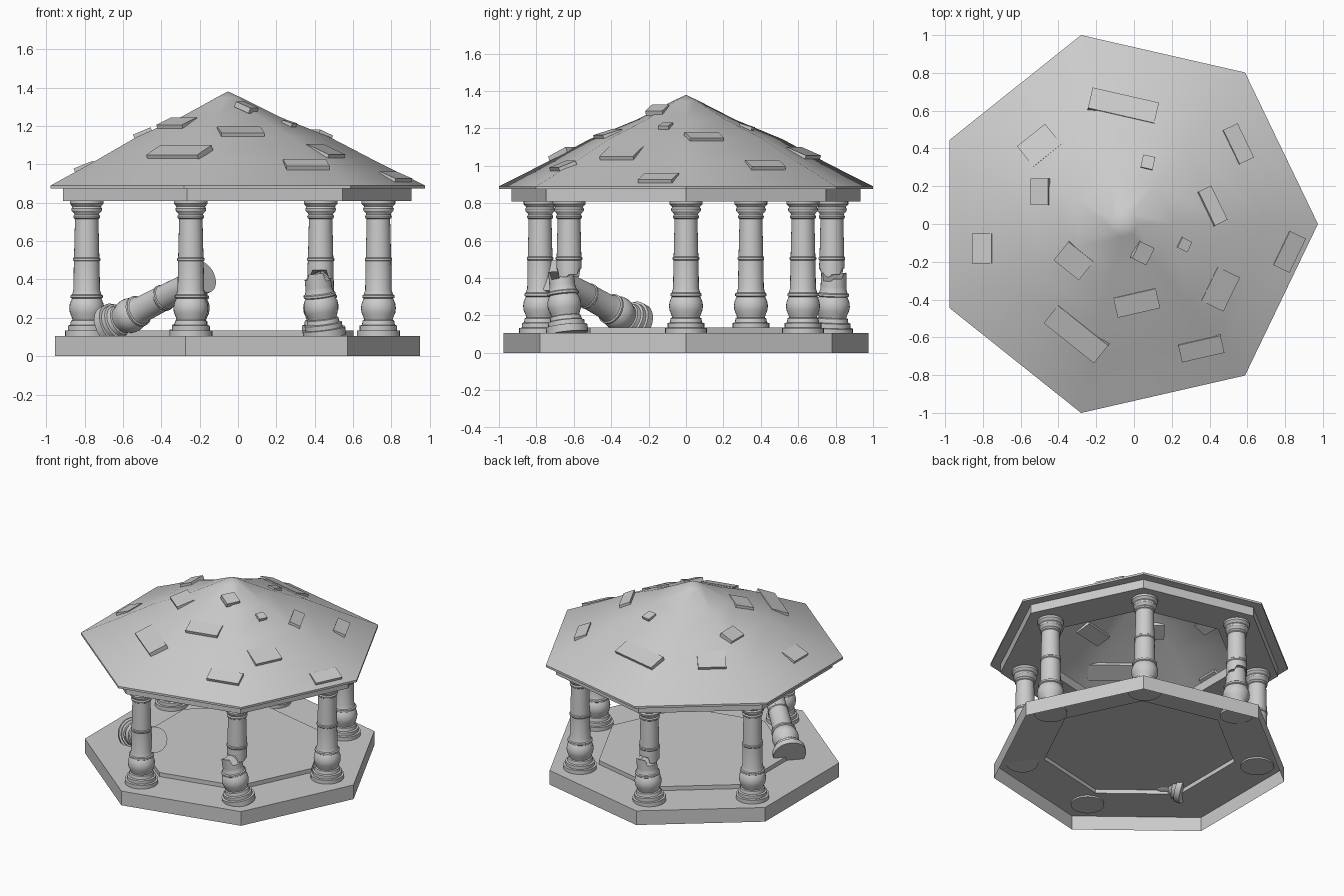
import bpy, bmesh, math
from mathutils import Vector, Matrix

if "Cube" in bpy.data.objects:
    bpy.data.objects.remove(bpy.data.objects["Cube"])

CX = -0.052            # centre of the heptagon
N = 7
STEP = 2 * math.pi / N


def finish(name, bm, angle=None):
    bmesh.ops.recalc_face_normals(bm, faces=bm.faces)
    me = bpy.data.meshes.new(name)
    bm.to_mesh(me)
    bm.free()
    ob = bpy.data.objects.new(name, me)
    bpy.context.collection.objects.link(ob)
    if angle:
        bpy.ops.object.select_all(action='DESELECT')
        ob.select_set(True)
        bpy.context.view_layer.objects.active = ob
        bpy.ops.object.shade_smooth_by_angle(angle=math.radians(angle))
    return ob


def rings(bm, profile, sides, cx=0.0, close=False, cap_start=False, cap_end=False, shift=None):
    """Lathe a (radius, z) profile; shift(ring, side) can move points in z."""
    loops = []
    for k, (r, z) in enumerate(profile):
        if r < 1e-6:
            loops.append([bm.verts.new((cx, 0, z))] * sides)
            continue
        loop = []
        for i in range(sides):
            a = 2 * math.pi * i / sides
            dz = shift(k, i) if shift else 0
            loop.append(bm.verts.new((cx + r * math.cos(a), r * math.sin(a), z + dz)))
        loops.append(loop)
    pairs = list(zip(loops, loops[1:])) + ([(loops[-1], loops[0])] if close else [])
    for lo, hi in pairs:
        for i in range(sides):
            j = (i + 1) % sides
            quad = list(dict.fromkeys((lo[i], lo[j], hi[j], hi[i])))
            bm.faces.new(quad)
    if cap_start:
        bm.faces.new(loops[0])
    if cap_end:
        bm.faces.new(loops[-1])


# Floor: open underneath, with a raised inner platform
bm = bmesh.new()
rings(bm, [(1.0, 0), (1.0, .105), (.655, .105), (.655, .135)], N, CX, cap_end=True)
finish("floor", bm)

# Beam ring carried by the columns
bm = bmesh.new()
rings(bm, [(.956, .81), (.956, .875), (.66, .875), (.66, .81)], N, CX, close=True)
finish("beam_ring", bm)

# Roof shell
ROOF = [(1.026, .89), (.87, .967), (.76, 1.022), (.53, 1.142), (.27, 1.247), (.07, 1.347), (0, 1.38)]
bm = bmesh.new()
rings(bm, [(.94, .875), (1.026, .875)] + ROOF, N, CX)
finish("roof", bm, 30)


def roof_at(d):
    """Roof height and slope at distance d along a facet's middle line."""
    r = d / math.cos(STEP / 2)
    for (r0, z0), (r1, z1) in zip(ROOF, ROOF[1:]):
        if r1 <= r <= r0:
            s = (z1 - z0) / (r0 - r1)
            return z0 + s * (r0 - r), math.atan(s / math.cos(STEP / 2))
    return ROOF[0][1], .45


# Roof slabs: (facet, x and y of lower edge centre, width, depth)
SLABS = [
    (1, -.045, .675, .36, .12), (2, -.54, .465, .19, .15), (3, -.54, .17, .14, .10),
    (3, -.85, -.13, .16, .11), (4, -.355, -.24, .17, .13), (4, -.34, -.625, .34, .13),
    (5, .025, -.465, .23, .11), (5, .365, -.70, .23, .10), (6, .51, -.37, .20, .14),
    (6, .86, -.165, .20, .10), (6, .29, -.12, .06, .06), (6, .08, -.17, .10, .09),
    (0, .445, .11, .20, .08), (0, .585, .44, .20, .09), (1, .08, .355, .065, .07),
]
for n, (f, x, y, w, depth) in enumerate(SLABS):
    a = (f + .5) * STEP
    d = (x - CX) * math.cos(a) + y * math.sin(a)
    z, slope = roof_at(d)
    bm = bmesh.new()
    bmesh.ops.create_cube(bm, size=1)
    bm.transform(Matrix.Translation((x, y, z)) @ Matrix.Rotation(a, 4, 'Z')
                 @ Matrix.Rotation(slope - math.radians(7), 4, 'Y')
                 @ Matrix.Translation((-depth / 2, 0, 0.005))
                 @ Matrix.Diagonal((depth, w, .03, 1)))
    finish(f"roof_slab_{n + 1}", bm)

# Column profile, measured up from its foot
COLUMN = [
    (.112, -.012), (.112, .028), (.098, .03), (.098, .054), (.086, .058), (.082, .08),
    (.074, .084), (.078, .098), (.088, .122), (.091, .145), (.088, .168), (.079, .19),
    (.076, .195), (.084, .2), (.084, .212), (.076, .217), (.069, .24), (.067, .39),
    (.071, .395), (.071, .405), (.066, .41), (.061, .61), (.068, .615), (.07, .625),
    (.064, .633), (.066, .64), (.078, .652), (.08, .664), (.074, .674), (.088, .69), (.088, .707),
]
SIDES = 28


def column(name, matrix, z0=-1, z1=1):
    """Whole column, or the part between z0 and z1 with a jagged broken end."""
    prof = [p for p in COLUMN if z0 <= p[1] <= z1]
    if z0 > 0:
        prof.insert(0, (.068, z0))
        prof.insert(1, (.068, z0 + .045))
        prof = prof[:2] + [p for p in prof[2:] if p[1] > z0 + .05]
    if z1 < .7:
        prof = [p for p in prof if p[1] < z1 - .05] + [(.069, z1 - .045), (.068, z1)]
    end = 0 if z0 > 0 else len(prof) - 1 if z1 < .7 else None
    jag = [0, 0, .03, .03, .03, -.015, -.015]

    def shift(k, i):
        return jag[(i // 2) % 7] if k == end else 0
    bm = bmesh.new()
    rings(bm, prof, SIDES, 0, cap_start=True, cap_end=True, shift=shift)
    bm.transform(matrix)
    finish(name, bm, 35)


def spot(i):
    return Vector((-.068 + .80 * math.cos(i * STEP), .80 * math.sin(i * STEP), .105))


# Standing columns
for i in (0, 1, 3, 5):
    column(f"column_{i}", Matrix.Translation(spot(i)))

# Broken columns: hanging top and tilted stump
for i, lean_x, lean_y, off in ((6, 6, -7, (.02, -.01, .01)), (2, -2, 3, (.0, .0, 0))):
    column(f"broken_column_top_{i}", Matrix.Translation(spot(i)), z0=.315)
    column(f"broken_column_stump_{i}",
           Matrix.Translation(spot(i) + Vector(off)) @ Matrix.Rotation(math.radians(lean_x), 4, 'X')
           @ Matrix.Rotation(math.radians(lean_y), 4, 'Y'), z1=.295)

# Fallen column leaning on its neighbour
axis = Vector((.68, -.64, .36))
column("fallen_column", Matrix.Translation((-.66, -.27, .16))
       @ axis.to_track_quat('Z', 'Y').to_matrix().to_4x4())
